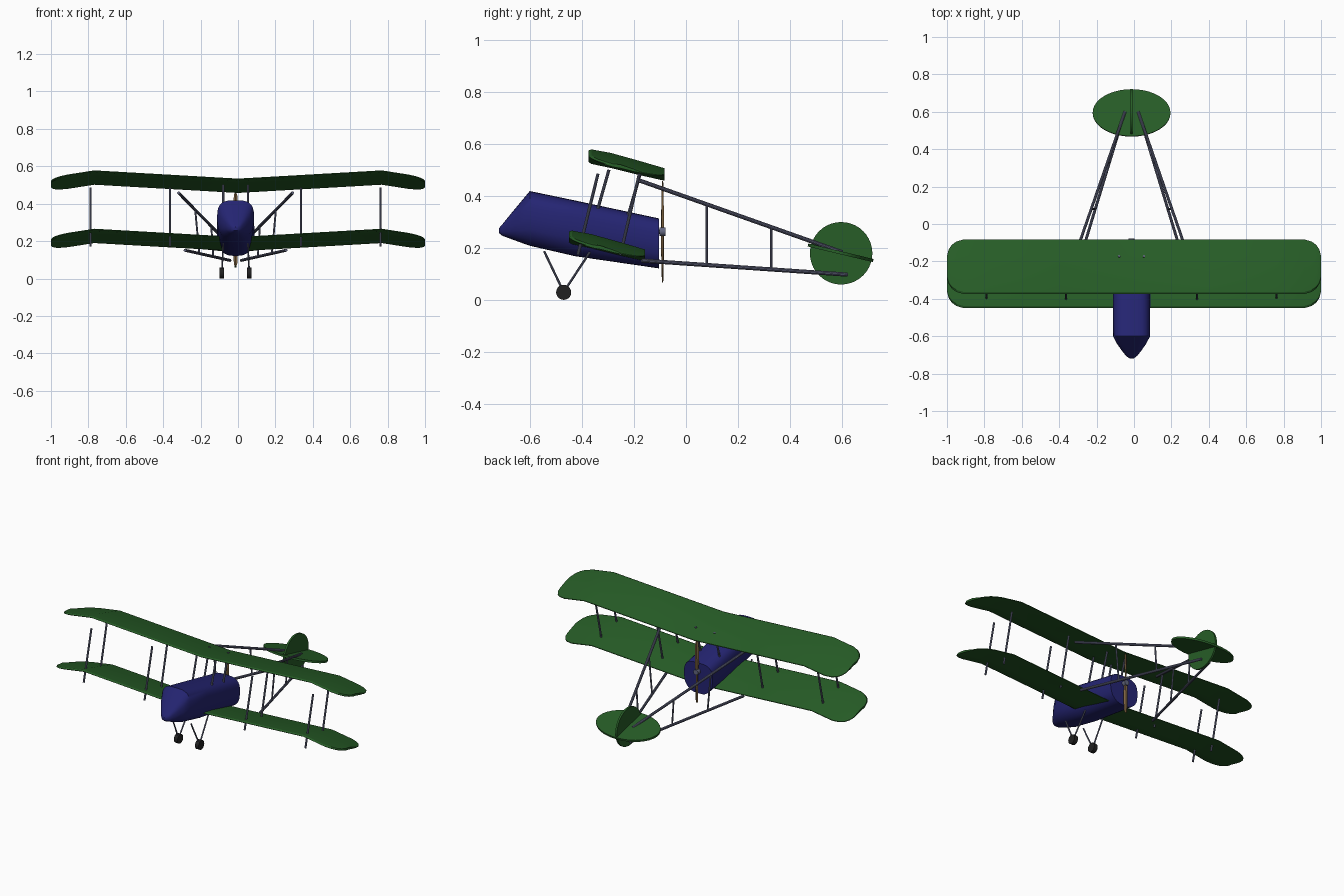
import bpy, bmesh, math
from mathutils import Vector

if "Cube" in bpy.data.objects:
    bpy.data.objects.remove(bpy.data.objects["Cube"])

CX = -0.013  # centre line of the body


def material(name, rgb):
    m = bpy.data.materials.new(name)
    m.diffuse_color = (*rgb, 1)
    m.use_nodes = True
    m.node_tree.nodes["Principled BSDF"].inputs["Base Color"].default_value = m.diffuse_color
    return m


GREEN = material("canvas_green", (0.02, 0.11, 0.02))
BLUE = material("body_blue", (0.018, 0.018, 0.17))
STEEL = material("strut_steel", (0.125, 0.135, 0.215))
WOOD = material("propeller_wood", (0.2, 0.12, 0.05))
RUBBER = material("tyre_black", (0.015, 0.015, 0.015))


def finish(ob, mat, angle=35):
    ob.data.materials.clear()
    ob.data.materials.append(mat)
    bpy.ops.object.select_all(action='DESELECT')
    ob.select_set(True)
    bpy.context.view_layer.objects.active = ob
    bpy.ops.object.shade_smooth_by_angle(angle=math.radians(angle))
    return ob


def loft(name, rings, mat, angle=35):
    """Skin closed rings of equal length and cap both ends."""
    bm = bmesh.new()
    loops = [[bm.verts.new(p) for p in r] for r in rings]
    n = len(loops[0])
    for a, b in zip(loops, loops[1:]):
        for i in range(n):
            j = (i + 1) % n
            bm.faces.new((a[i], a[j], b[j], b[i]))
    bm.faces.new(loops[0])
    bm.faces.new(loops[-1])
    bmesh.ops.recalc_face_normals(bm, faces=bm.faces)
    me = bpy.data.meshes.new(name)
    bm.to_mesh(me)
    bm.free()
    ob = bpy.data.objects.new(name, me)
    bpy.context.collection.objects.link(ob)
    return finish(ob, mat, angle)


def rod(name, a, b, r, mat=STEEL, sides=10):
    a, b = Vector(a), Vector(b)
    bpy.ops.mesh.primitive_cylinder_add(vertices=sides, radius=r, depth=(b - a).length,
                                        location=(a + b) / 2)
    ob = bpy.context.object
    ob.name = name
    ob.rotation_euler = (b - a).to_track_quat('Z', 'Y').to_euler()
    return finish(ob, mat)


# Wings: cambered section swept over a bent span with rounded tips
SECTION = [(0, 0), (.04, .007), (.3, .011), (.7, .006), (1, .001),
           (1, -.003), (.7, -.004), (.3, -.003), (.04, -.005)]


def wing(name, y_le, y_te, z_le):
    half = [(0, 0), (.4, 0), (.768, 0), (.91, 0), (.95, .012),
            (.975, .03), (.992, .057), (1, .09)]
    stations = [(-x, t) for x, t in half[:0:-1]] + half
    rings = []
    for x, trim in stations:
        d = abs(x)
        rise = .044 * d / .768 if d <= .768 else .044 - .036 * (d - .768) / .232
        a, b = y_le + trim, y_te - trim
        ring = []
        for t, h in SECTION:
            y = a + (b - a) * t
            ring.append((x, y, z_le + rise - .237 * (y - y_le) + h))
        rings.append(ring)
    loft(name, rings, GREEN, 25)


wing("upper_wing", -.375, -.082, .530)
wing("lower_wing", -.45, -.157, .218)

# Fuselage: rounded sections, narrower toward the belly: y, half width, bottom, top
rings = []
for y, w, lo, hi in [(-.718, .012, .256, .276), (-.705, .03, .246, .291),
                     (-.675, .054, .235, .328), (-.64, .078, .222, .37),
                     (-.6, .099, .208, .418), (-.427, .1, .168, .382),
                     (-.104, .1, .121, .313)]:
    ring = []
    for i in range(28):
        a = 2 * math.pi * i / 28
        c, s = math.cos(a), math.sin(a)
        px = math.copysign(abs(c) ** .6, c)
        pz = math.copysign(abs(s) ** .6, s)
        taper = 1 - .28 * max(0, -pz) ** 2
        ring.append((CX + w * px * taper, y, (lo + hi) / 2 + pz * (hi - lo) / 2))
    rings.append(ring)
loft("fuselage", rings, BLUE, 40)

# Struts, booms and landing gear on both sides
for side, label in ((-1, "left"), (1, "right")):
    def at(off, y, z):
        return (CX + side * off, y, z)

    # wing struts
    for off, place in ((.775, "outer"), (.35, "inner")):
        rod(f"{place}_front_strut_{label}", at(off, -.338, .485), at(off, -.415, .173), .006)
        rod(f"{place}_rear_strut_{label}", at(off, -.179, .485), at(off, -.252, .173), .006)
    rod(f"cabin_front_strut_{label}", at(.066, -.296, .50), at(.066, -.35, .31), .006)
    rod(f"cabin_rear_strut_{label}", at(.066, -.172, .497), at(.066, -.238, .27), .006)

    # tail booms with two uprights
    up = Vector(at(.305, -.177, .458)), Vector(at(.035, .60, .183))
    low = Vector(at(.27, -.17, .151)), Vector(at(.03, .62, .097))
    rod(f"upper_boom_{label}", *up, .008)
    rod(f"lower_boom_{label}", *low, .008)
    for k, y in enumerate((.08, .327)):
        p, q = (a.lerp(b, (y - a.y) / (b.y - a.y)) for a, b in (up, low))
        rod(f"boom_upright_{k + 1}_{label}", p, q, .005)

    # landing gear
    hub = at(.073, -.47, .03)
    rod(f"gear_front_leg_{label}", at(.066, -.545, .187), hub, .0045)
    rod(f"gear_rear_leg_{label}", at(.066, -.365, .19), hub, .0045)
    rod(f"wheel_{label}", at(.061, -.47, .029), at(.086, -.47, .029), .029, RUBBER, 20)

# Tail: round fin and elliptical tailplane
rod("tail_fin", (CX - .006, .596, .179), (CX + .006, .596, .179), .12, GREEN, 40)
bpy.ops.mesh.primitive_cylinder_add(vertices=40, radius=1, depth=1, location=(CX, .594, .181))
tail = bpy.context.object
tail.name = "tailplane"
tail.scale = (.208, .129, .012)
tail.rotation_euler = (-.235, 0, 0)
finish(tail, GREEN)

# Pusher propeller: shaft, hub and two tapered, twisted blades
rod("propeller_shaft", (CX, -.11, .262), (CX, -.08, .262), .008)
rod("propeller_hub", (CX, -.102, .262), (CX, -.078, .262), .017, STEEL, 16)
for s, label in ((1, "upper"), (-1, "lower")):
    rings = []
    for d, w, t, tw in [(.0, .008, .006, 45), (.06, .012, .005, 30),
                        (.14, .012, .004, 15), (.185, .009, .003, 10), (.195, .004, .002, 10)]:
        a = math.radians(tw) * s
        ring = []
        for u, v in ((-w, 0), (0, t), (w, 0), (0, -t)):
            ring.append((CX + u * math.cos(a) - v * math.sin(a),
                         -.09 + u * math.sin(a) + v * math.cos(a), .262 + s * d))
        rings.append(ring)
    loft(f"propeller_blade_{label}", rings, WOOD, 30)
